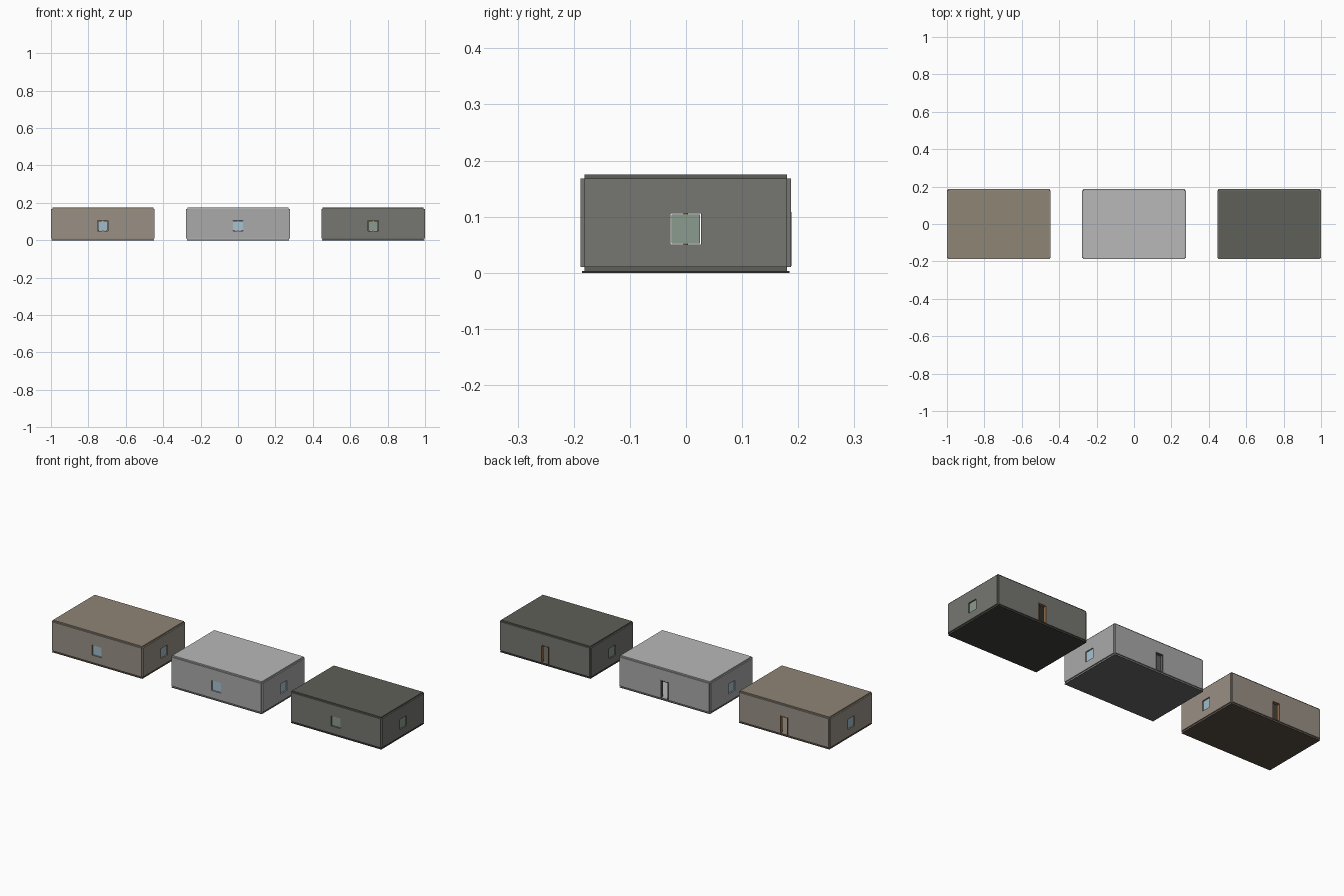
import bpy, bmesh
from mathutils import Matrix, Vector

if "Cube" in bpy.data.objects:
    bpy.data.objects.remove(bpy.data.objects["Cube"])

# Shell measures: slabs are centred on the faces of an inner box
HX, HY = 0.27, 0.1805
T = 0.007                      # half slab thickness
Z0, Z1 = 0.01, 0.168
WIN = (-0.0275, 0.0275, 0.0505, 0.1055)
DOOR = (-0.024, 0.024, 0.0125, 0.108)


def material(name, rgb):
    m = bpy.data.materials.new(name)
    m.diffuse_color = (*rgb, 1)
    m.use_nodes = True
    m.node_tree.nodes["Principled BSDF"].inputs["Base Color"].default_value = m.diffuse_color
    return m


def finish(name, bm, mat):
    bmesh.ops.recalc_face_normals(bm, faces=bm.faces)
    me = bpy.data.meshes.new(name)
    bm.to_mesh(me)
    bm.free()
    me.materials.append(mat)
    ob = bpy.data.objects.new(name, me)
    bpy.context.collection.objects.link(ob)
    return ob


def box(name, x, y, z, mat, xf=Matrix()):
    bm = bmesh.new()
    bmesh.ops.create_cube(bm, size=1)
    for v in bm.verts:
        v.co = xf @ Vector([(r[0] + r[1]) / 2 + c * (r[1] - r[0])
                            for r, c in zip((x, y, z), v.co)])
    return finish(name, bm, mat)


def wall(name, half, hole, mat, xf):
    """Slab facing -y with one rectangular opening."""
    def loop(x0, x1, z0, z1, y):
        return [bm.verts.new(xf @ Vector(p)) for p in
                ((x0, y, z0), (x1, y, z0), (x1, y, z1), (x0, y, z1))]
    bm = bmesh.new()
    outer = (-half, half, Z0, Z1)
    a, b = loop(*outer, -T), loop(*hole, -T)
    c, d = loop(*hole, T), loop(*outer, T)
    for p, q in ((a, b), (b, c), (c, d), (d, a)):
        for i in range(4):
            j = (i + 1) % 4
            bm.faces.new((p[i], p[j], q[j], q[i]))
    return finish(name, bm, mat)


def window(name, glass, frame, xf):
    # loose pane with a slim mullion inside that reaches the opening
    x0, x1, z0, z1 = WIN
    g = 0.002
    box(name + "_pane", (x0 + g, x1 - g), (-0.002, 0.002), (z0 + g, z1 - g), glass, xf)
    box(name + "_mullion", (-0.004, 0.004), (-0.0015, 0.0015), (z0, z1), frame, xf)


def house(label, cx, walls, roof, base, glass, frame):
    m_wall = material(label + "_wall", walls)
    m_roof = material(label + "_roof", roof)
    m_base = material(label + "_base", base)
    m_glass = material(label + "_glass", glass)
    m_frame = material(label + "_frame", frame)
    cy = -0.0005
    at = Matrix.Translation((cx, cy, 0))

    # base, floor and roof slabs
    box(label + "_base", (-0.2735, 0.2735), (-0.185, 0.185), (0, 0.003), m_base, at)
    box(label + "_floor", (-HX, HX), (-HY, HY), (0.003, 0.0125), m_roof, at)
    box(label + "_roof", (-HX, HX), (-HY, HY), (Z1 - T, Z1 + T), m_roof, at)

    # walls: front, right, back, left
    for k, side in enumerate(("front", "right", "back", "left")):
        half, dist = (HX, HY) if k % 2 == 0 else (HY, HX)
        xf = at @ Matrix.Rotation(k * 1.5707963, 4, 'Z') @ Matrix.Translation((0, -dist, 0))
        hole = DOOR if side == "back" else WIN
        wall(f"{label}_{side}_wall", half, hole, m_wall, xf)
        if side != "back":
            window(f"{label}_{side}_window", m_glass, m_frame, xf)
        else:
            # door frame, slightly proud of the wall
            x0, x1, z0, z1 = DOOR
            y = (-T - 0.001, T + 0.003)
            w = 0.004
            box(label + "_door_jamb_a", (x0, x0 + w), y, (z0, z1), m_frame, xf)
            box(label + "_door_jamb_b", (x1 - w, x1), y, (z0, z1), m_frame, xf)
            box(label + "_door_lintel", (x0 + w, x1 - w), y, (z1 - w, z1), m_frame, xf)


house("tan_house", -0.723, (0.32, 0.28, 0.235), (0.28, 0.235, 0.18),
      (0.10, 0.08, 0.06), (0.35, 0.50, 0.58), (0.28, 0.15, 0.07))
house("grey_house", 0, (0.40, 0.40, 0.40), (0.48, 0.48, 0.48),
      (0.14, 0.14, 0.14), (0.38, 0.55, 0.65), (0.12, 0.12, 0.13))
house("dark_house", 0.723, (0.18, 0.18, 0.165), (0.115, 0.115, 0.10),
      (0.05, 0.05, 0.047), (0.26, 0.33, 0.27), (0.28, 0.14, 0.06))
